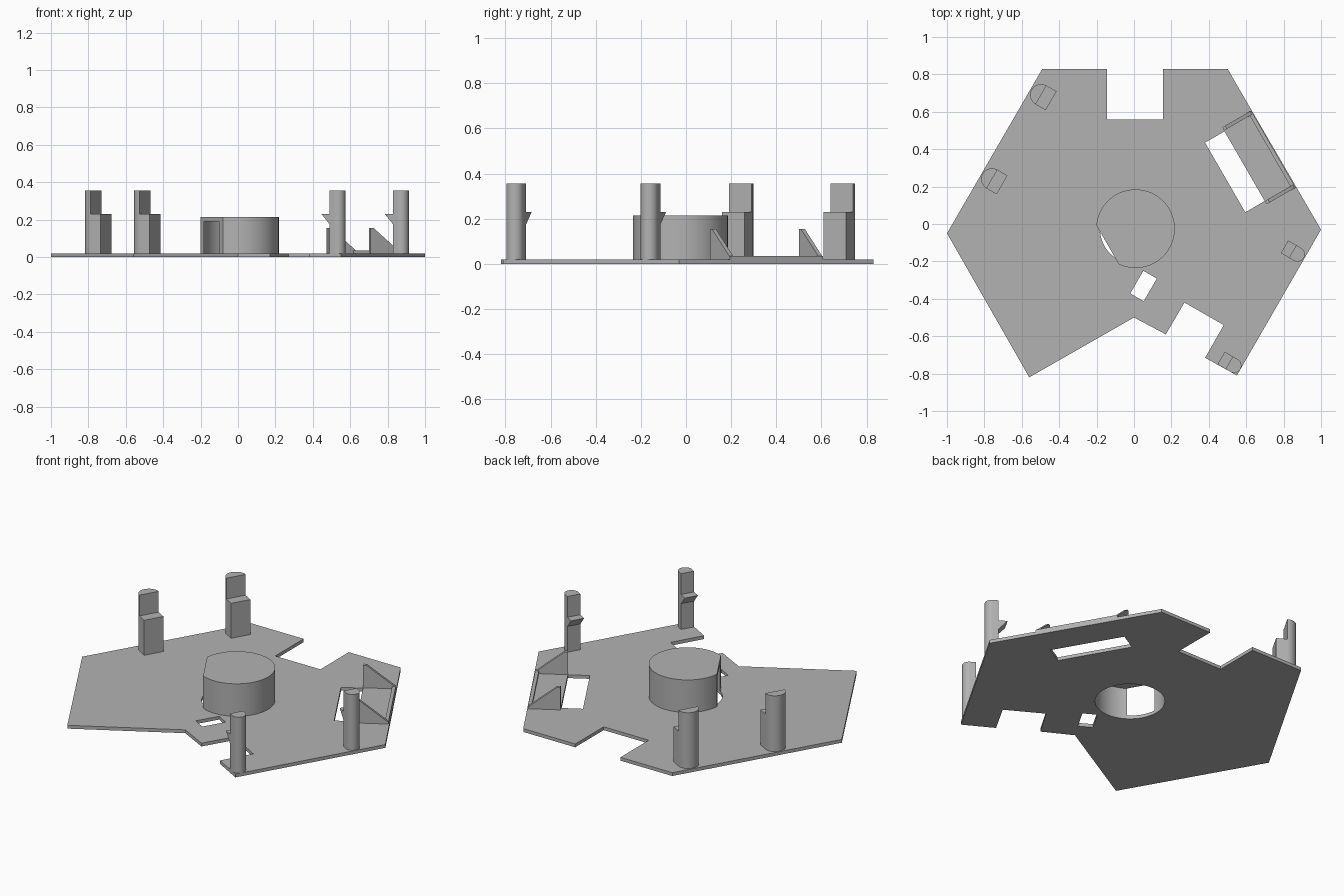
import bpy, bmesh, math
from mathutils import Vector

cube = bpy.data.objects.get("Cube")
if cube:
    bpy.data.objects.remove(cube, do_unlink=True)

grey = bpy.data.materials.new("plain grey")
grey.use_nodes = True
GREY = (0.45, 0.45, 0.45, 1)
grey.diffuse_color = GREY
grey.node_tree.nodes["Principled BSDF"].inputs["Base Color"].default_value = GREY

THICK = 0.02
UP = Vector((0, 0, 1))
OUT = Vector((math.cos(math.pi / 6), 0.5, 0))    # normal of the right back edge
ALONG = Vector((0.5, -math.cos(math.pi / 6), 0))  # direction down that edge
AXIS = Vector((math.cos(math.pi / 6), -0.5, 0))   # direction the clips face
SIDE = Vector((0.5, math.cos(math.pi / 6), 0))


def prism(name, points, push):
    """Extrude a flat polygon along a vector."""
    bm = bmesh.new()
    face = bm.faces.new([bm.verts.new(p) for p in points])
    ext = bmesh.ops.extrude_face_region(bm, geom=[face])
    moved = [v for v in ext["geom"] if isinstance(v, bmesh.types.BMVert)]
    bmesh.ops.translate(bm, verts=moved, vec=push)
    bmesh.ops.recalc_face_normals(bm, faces=bm.faces)
    mesh = bpy.data.meshes.new(name)
    bm.to_mesh(mesh)
    bm.free()
    mesh.materials.append(grey)
    obj = bpy.data.objects.new(name, mesh)
    bpy.context.collection.objects.link(obj)
    return obj


def slab(name, outline, z0, z1):
    return prism(name, [Vector((p[0], p[1], z0)) for p in outline], UP * (z1 - z0))


def arc(centre, r, start, end, n):
    return [(centre[0] + r * math.cos(start + (end - start) * i / n),
             centre[1] + r * math.sin(start + (end - start) * i / n)) for i in range(n + 1)]


def select(obj):
    bpy.ops.object.select_all(action="DESELECT")
    obj.select_set(True)
    bpy.context.view_layer.objects.active = obj


def cut(obj, cutter):
    cutter.hide_render = True
    mod = obj.modifiers.new("cut", "BOOLEAN")
    mod.operation, mod.solver, mod.object = "DIFFERENCE", "EXACT", cutter
    select(obj)
    bpy.ops.object.modifier_apply(modifier=mod.name)
    bpy.data.objects.remove(cutter, do_unlink=True)


def smooth(obj):
    select(obj)
    bpy.ops.object.shade_smooth_by_angle(angle=math.radians(30))


# Base plate with its edge notches
plate = slab("base_plate", [
    (-0.49, 0.83), (-0.145, 0.83), (-0.145, 0.56), (0.155, 0.56), (0.155, 0.83),
    (0.5, 0.83), (1, -0.03), (0.55, -0.81), (0.38, -0.715), (0.48, -0.54),
    (0.27, -0.42), (0.17, -0.59), (0, -0.5), (-0.56, -0.82), (-1, -0.05)], 0, THICK)

# Rectangular openings
corner = Vector((0.38, 0.435, 0))
for start, a, b in ((corner, OUT * 0.12, ALONG * 0.43),
                    (Vector((0.05, -0.25, 0)), AXIS * 0.083, SIDE * -0.14)):
    cut(plate, slab("opening_cutter", [start, start + a, start + a + b, start + b], -0.1, 0.1))

# Hollow drum, flattened on one side so that the bore breaks through
HUB = (0.008, -0.025)
R, FLAT, BORE = 0.21, 0.172, 0.19
facing = math.radians(210)
half = math.acos(FLAT / R)
drum = slab("drum", arc(HUB, R, facing + half, facing - half + math.tau, 72), THICK, 0.215)
for obj in (plate, drum):
    cut(obj, slab("bore_cutter", arc(HUB, BORE, 0, math.tau, 72)[:-1], -0.1, 0.19))
    smooth(obj)


def d_post(name, centre, heading, r, back, z0, z1):
    """Upright with a round side along the heading and a flat side behind it."""
    c = Vector((centre[0], centre[1], 0))
    ang = math.atan2(heading.y, heading.x)
    pts = arc(centre, r, ang - math.pi / 2, ang + math.pi / 2, 24)
    if back:
        side = Vector((-heading.y, heading.x, 0)) * r
        pts += [c + side - heading * back, c - side - heading * back]
    obj = slab(name, pts, z0, z1)
    smooth(obj)


# Stepped rests on the right side
for tag, centre in (("back", (-0.497, 0.69)), ("middle", (-0.759, 0.24))):
    d_post(tag + "_rest_lower", centre, -AXIS, 0.058, 0.062, THICK, 0.23)
    d_post(tag + "_rest_upper", centre, -AXIS, 0.058, 0, 0.23, 0.355)

# Clip posts with hooks on the left side
for tag, centre in (("front", (0.535, -0.757)), ("side", (0.874, -0.162))):
    d_post(tag + "_clip_post", centre, AXIS, 0.039, 0.03, THICK, 0.355)
    base = Vector((centre[0], centre[1], 0)) - SIDE * 0.039
    profile = [base - AXIS * t + UP * z for t, z in ((0.03, 0.23), (0.08, 0.23), (0.03, 0.175))]
    prism(tag + "_clip_hook", profile, SIDE * 0.078)

# Bracket of two gussets and a low lip beside the long opening
origin = Vector((0.472, 0.517, 0))
LENGTH, DEPTH, WALL = 0.475, 0.178, 0.02
for tag, offset in (("back", 0), ("front", LENGTH - WALL)):
    profile = [origin + ALONG * offset + OUT * t + UP * z for t, z in (
        (0, THICK), (0, 0.155), (0.018, 0.155), (DEPTH, 0.03), (DEPTH, THICK))]
    prism(tag + "_gusset", profile, ALONG * WALL)
lip = [origin + OUT * t + UP * z for t, z in (
    (DEPTH - 0.02, THICK), (DEPTH - 0.02, 0.035), (DEPTH, 0.035), (DEPTH, THICK))]
prism("bracket_lip", lip, ALONG * LENGTH)
